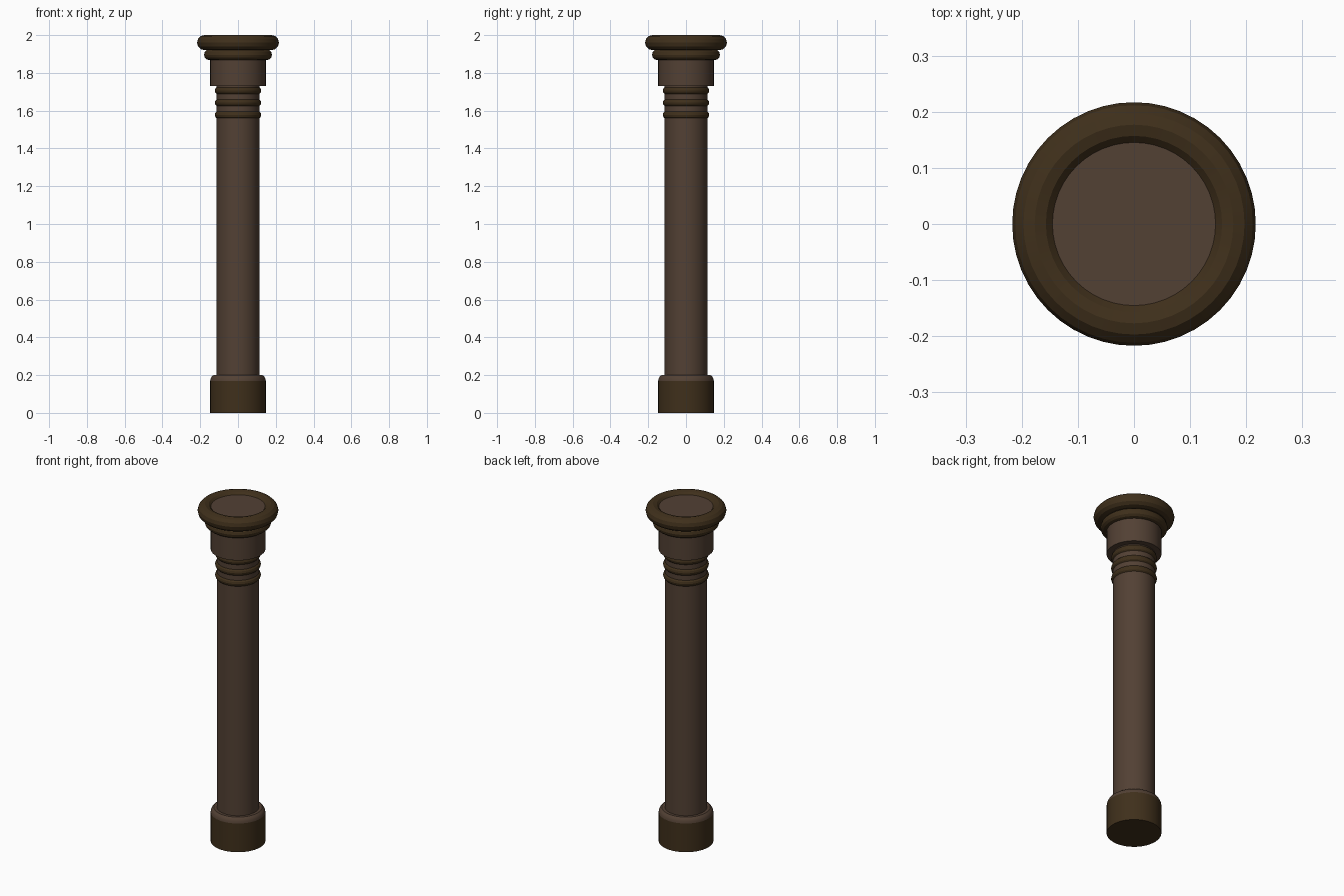
import bpy, math

if "Cube" in bpy.data.objects:
    bpy.data.objects.remove(bpy.data.objects["Cube"])

SIDES = 48


def material(name, color):
    m = bpy.data.materials.new(name)
    m.diffuse_color = (*color, 1)
    m.use_nodes = True
    m.node_tree.nodes["Principled BSDF"].inputs["Base Color"].default_value = m.diffuse_color
    return m


stone = material("brown_stone", (0.085, 0.052, 0.034))
trim = material("dark_trim", (0.05, 0.029, 0.011))


def lathe(name, profile, mat, closed=False):
    """Revolve (radius, z) points around z; open profiles get end caps."""
    verts, faces, n = [], [], len(profile)
    for r, z in profile:
        for i in range(SIDES):
            a = 2 * math.pi * i / SIDES
            verts.append((r * math.cos(a), r * math.sin(a), z))
    for j in range(n if closed else n - 1):
        k = (j + 1) % n
        for i in range(SIDES):
            i2 = (i + 1) % SIDES
            faces.append((j * SIDES + i, j * SIDES + i2, k * SIDES + i2, k * SIDES + i))
    if not closed:
        faces.append(tuple(reversed(range(SIDES))))
        faces.append(tuple(range((n - 1) * SIDES, n * SIDES)))
    mesh = bpy.data.meshes.new(name)
    mesh.from_pydata(verts, [], faces)
    mesh.materials.append(mat)
    ob = bpy.data.objects.new(name, mesh)
    bpy.context.collection.objects.link(ob)
    bpy.ops.object.select_all(action='DESELECT')
    ob.select_set(True)
    bpy.context.view_layer.objects.active = ob
    bpy.ops.object.shade_smooth_by_angle(angle=math.radians(25))
    return ob


def ring(name, outer, minor, z):
    """Rounded moulding with the given outer radius."""
    steps = [2 * math.pi * i / 12 for i in range(12)]
    pts = [(outer - minor + minor * math.cos(a), z + minor * math.sin(a)) for a in steps]
    return lathe(name, pts, trim, closed=True)


# Base: dark drum with a lighter rounded shoulder
lathe("base_drum", [(0.147, 0), (0.147, 0.17)], trim)
lathe("base_shoulder", [(0.147, 0.17), (0.145, 0.182), (0.139, 0.193), (0.13, 0.2)], stone)

# Shaft
lathe("shaft", [(0.113, 0.2), (0.113, 1.73)], stone)

# Neck rings
for i, z in enumerate((1.578, 1.642, 1.706)):
    ring(f"neck_ring_{i + 1}", 0.123, 0.021, z)

# Capital block and its mouldings
lathe("capital_block", [(0.147, 1.73), (0.147, 1.983)], stone)
ring("lower_capital_moulding", 0.18, 0.028, 1.896)
ring("top_capital_moulding", 0.217, 0.04, 1.96)
